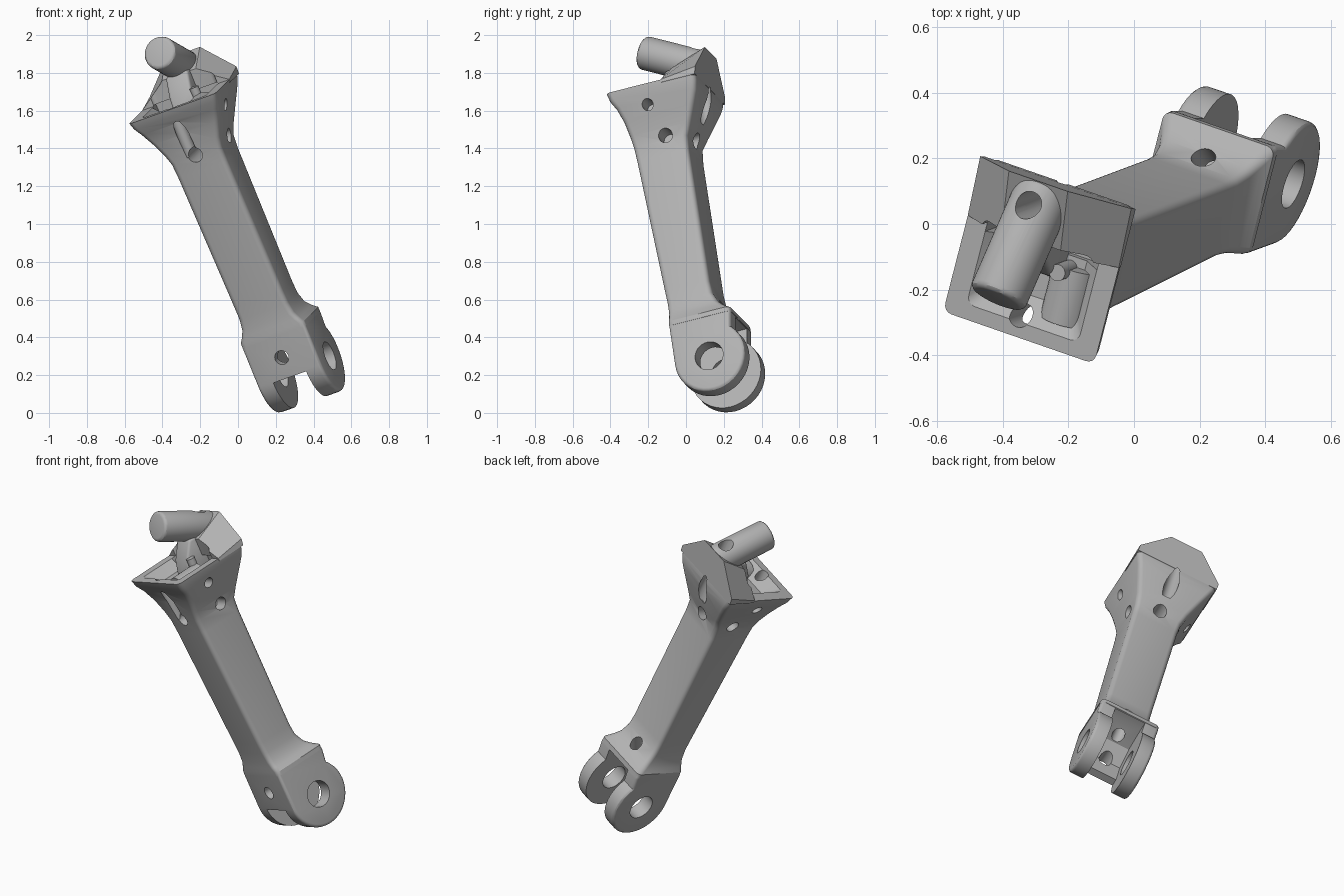
import bpy, bmesh, math
from mathutils import Matrix, Vector

cube = bpy.data.objects.get("Cube")
if cube:
    bpy.data.objects.remove(cube)

grey = bpy.data.materials.new("plain_grey")
grey.use_nodes = True
GREY = (0.45, 0.45, 0.45, 1)
grey.diffuse_color = GREY
grey.node_tree.nodes["Principled BSDF"].inputs["Base Color"].default_value = GREY

# Tilted frame of the arm: x across, y to the back, z along its length
along = Vector((-0.374, -0.136, 0.917)).normalized()
across = Vector((0.897, -0.31, 0.315))
across = (across - along * across.dot(along)).normalized()
back = along.cross(across)
FRAME = Matrix((across, back, along)).transposed().to_4x4()
FRAME.translation = (0.318, 0.18, 0.243)


def make(name, bm):
    bmesh.ops.recalc_face_normals(bm, faces=bm.faces)
    mesh = bpy.data.meshes.new(name)
    bm.to_mesh(mesh)
    bm.free()
    mesh.materials.append(grey)
    obj = bpy.data.objects.new(name, mesh)
    bpy.context.collection.objects.link(obj)
    return obj


def loft(name, rings):
    bm = bmesh.new()
    loops = [[bm.verts.new(p) for p in ring] for ring in rings]
    n = len(loops[0])
    for a, b in zip(loops, loops[1:]):
        for i in range(n):
            j = (i + 1) % n
            bm.faces.new((a[i], a[j], b[j], b[i]))
    bm.faces.new(loops[0])
    bm.faces.new(loops[-1])
    return make(name, bm)


def prism(name, points, half):
    """Extrude a side outline evenly to both sides."""
    return loft(name, [[(x, y, z) for y, z in points] for x in (-half, half)])


def rod(name, radius, start, end, sides=32):
    start, end = Vector(start), Vector(end)
    turn = (end - start).to_track_quat("Z", "Y")
    circle = [turn @ Vector((radius * math.cos(k * math.tau / sides),
                             radius * math.sin(k * math.tau / sides), 0))
              for k in range(sides)]
    return loft(name, [[c + p for c in circle] for p in (start, end)])


def apply(obj, mod):
    bpy.context.view_layer.objects.active = obj
    bpy.ops.object.modifier_apply(modifier=mod.name)


def round_edges(obj, width):
    mod = obj.modifiers.new("round", "BEVEL")
    mod.width, mod.segments = width, 3
    mod.limit_method, mod.angle_limit = "ANGLE", math.radians(50)
    apply(obj, mod)


def combine(target, tool, op, keep=False):
    mod = target.modifiers.new("combine", "BOOLEAN")
    mod.object, mod.operation, mod.solver = tool, op, "EXACT"
    apply(target, mod)
    if not keep:
        bpy.data.objects.remove(tool)


def rounded_section(w, half, front, rear, r=0.028):
    corners = ((half - r, rear - r, 0), (r - half, rear - r, 90),
               (r - half, front + r, 180), (half - r, front + r, 270))
    return [(x + r * math.cos(math.radians(start + s)),
             y + r * math.sin(math.radians(start + s)), w)
            for x, y, start in corners for s in (0, 22.5, 45, 67.5, 90)]


# Shaft flaring into the fork below and the head above
arm = loft("arm", [rounded_section(*s) for s in (
    (0.222, 0.189, -0.198, 0.151), (0.248, 0.188, -0.198, 0.151),
    (0.275, 0.170, -0.198, 0.115), (0.31, 0.153, -0.198, 0.080),
    (0.37, 0.144, -0.200, 0.052), (0.44, 0.143, -0.205, 0.045),
    (1.20, 0.145, -0.250, 0.040), (1.28, 0.148, -0.256, 0.046),
    (1.34, 0.165, -0.263, 0.078), (1.42, 0.198, -0.275, 0.118),
    (1.49, 0.228, -0.297, 0.152), (1.535, 0.247, -0.322, 0.165),
    (1.575, 0.257, -0.332, 0.168))])

# Fork with two round ends
R = 0.196
outline = [(R * math.cos(math.radians(a)), R * math.sin(math.radians(a)))
           for a in range(180, 406, 9)]
outline += [(0.149, 0.21), (0.149, 0.243), (-R, 0.243)]
fork = prism("fork", outline, 0.187)
round_edges(fork, 0.018)
combine(arm, fork, "UNION")
bay = prism("bay_cutter", [(-0.3, -0.3), (-0.3, -0.008), (-0.145, -0.008), (-0.145, 0.1),
                           (-0.06, 0.185), (0.1, 0.215), (0.3, 0.215), (0.3, -0.3)], 0.097)
combine(arm, bay, "DIFFERENCE")


# Gabled plate at the back of the head, its roof falling to the front
def gable_outline(shoulder, apex, y_at):
    half = [(0.257, 1.56), (0.257, shoulder), (0.1, apex)]
    full = half + [(-x, z) for x, z in reversed(half)]
    return [(x, y_at(z), z) for x, z in full]


gable = loft("gable", [gable_outline(1.576, 1.68, lambda z: -0.02),
                       gable_outline(1.6, 1.76, lambda z: 0.168 + 0.17 * (z - 1.56))])
combine(arm, gable, "UNION")

# Recess in the head, with a cross slot
pocket = loft("pocket_cutter", [rounded_section(*s) for s in (
    (1.51, 0.13, -0.21, -0.01), (1.575, 0.19, -0.285, 0.0), (1.9, 0.19, -0.285, 0.0))])
combine(arm, pocket, "DIFFERENCE")
slot = prism("slot_cutter", [(-0.05, 1.485), (0.03, 1.485), (0.03, 1.58), (-0.05, 1.58)], 0.19)
combine(arm, slot, "DIFFERENCE")

# Saddle and the ramp that carries the pin
saddle = rod("saddle", 0.075, (0.1, -0.255, 1.495), (0.1, -0.08, 1.495))
combine(arm, saddle, "UNION")
ramp = prism("ramp", [(-0.14, 1.49), (-0.11, 1.6), (-0.04, 1.7), (0.04, 1.7), (0.04, 1.49)], 0.065)
round_edges(ramp, 0.015)
combine(arm, ramp, "UNION")

# Tilted pin and a small post beside it
pin = rod("pin", 0.09, (0, -0.165, 1.858), (0, 0.165, 1.68), 48)
round_edges(pin, 0.02)
small_post = rod("small_post", 0.026, (0.08, -0.09, 1.48), (0.08, -0.09, 1.61))

# Drilled holes
holes = [
    (0.078, (-0.4, 0, 0), (0.4, 0, 0)),
    (0.038, (0, -0.3, 0.105), (0, -0.1, 0.105)),
    (0.036, (0, -0.02, 0.17), (0, 0.13, 0.434)),
    (0.040, (0, -0.4, 1.29), (0, 0.3, 1.29)),
    (0.034, (-0.015, -0.268, 1.29), (-0.015, -0.268, 1.8)),
]
for side in (-1, 1):
    holes.append((0.038, (side * 0.3, -0.068, 1.30), (side * 0.06, -0.068, 1.30)))
    holes.append((0.030, (side * 0.3, -0.122, 1.47), (side * 0.13, -0.122, 1.47)))
for radius, start, end in holes:
    combine(arm, rod("drill", radius, start, end), "DIFFERENCE")
drill = rod("top_drill", 0.040, (0, 0.13, 1.38), (0, 0.13, 1.95))
combine(arm, drill, "DIFFERENCE", keep=True)
combine(pin, drill, "DIFFERENCE")

# Stand the parts in their tilted pose and shade them
for obj in (arm, pin, small_post):
    obj.data.transform(FRAME)
    bpy.ops.object.select_all(action="DESELECT")
    obj.select_set(True)
    bpy.context.view_layer.objects.active = obj
    bpy.ops.object.shade_smooth_by_angle(angle=math.radians(30))
